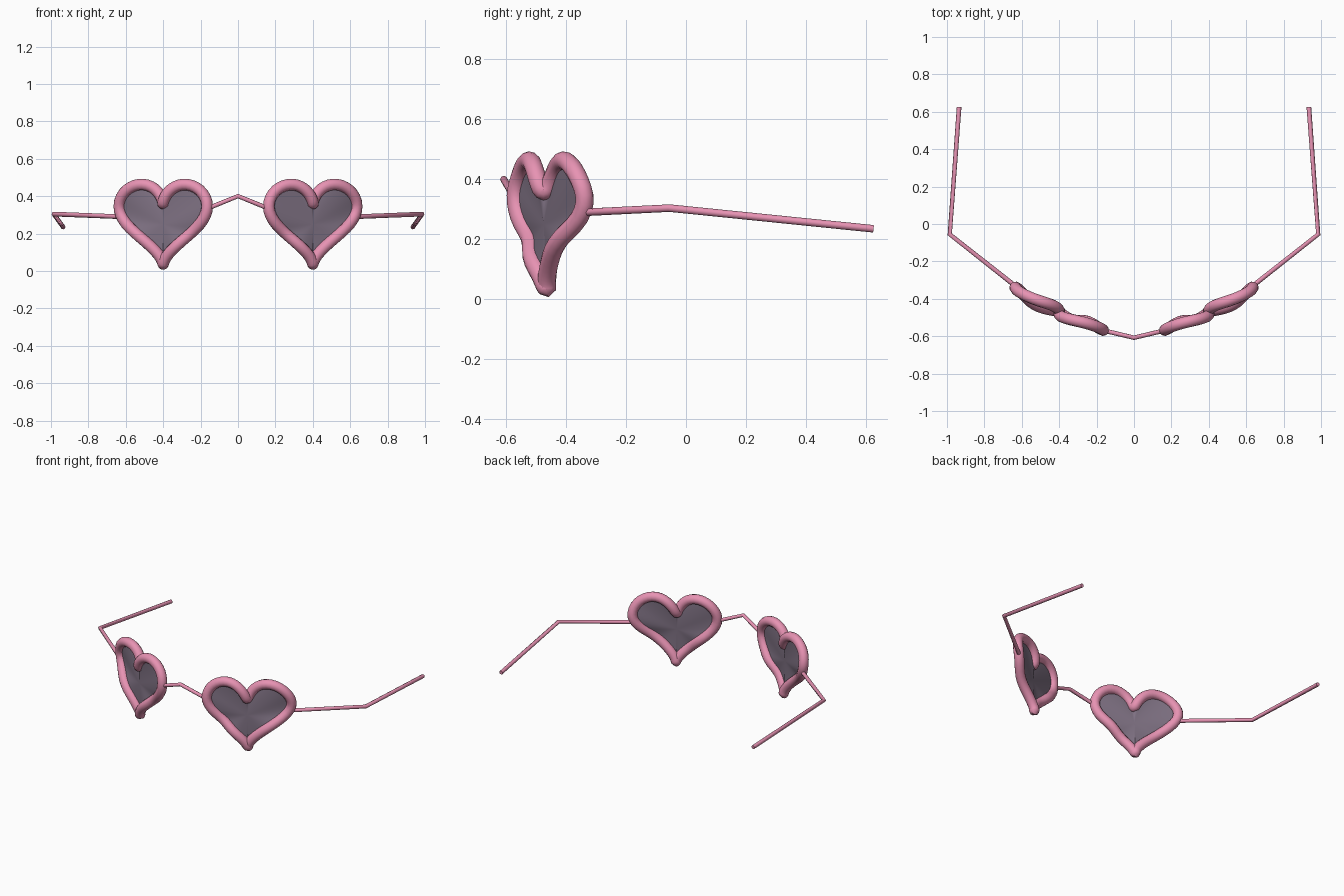
import bpy, bmesh, math

if "Cube" in bpy.data.objects:
    bpy.data.objects.remove(bpy.data.objects["Cube"])


def material(name, color):
    m = bpy.data.materials.new(name)
    m.diffuse_color = color
    m.use_nodes = True
    m.node_tree.nodes["Principled BSDF"].inputs["Base Color"].default_value = m.diffuse_color
    return m


PINK = material("pink_frame", (0.80, 0.29, 0.45, 1))
GREY = material("tinted_lens", (0.21, 0.165, 0.225, 1))

# Depth (y) of the bent heart rim at angles around the heart, 0 = notch
DEPTH = [(-180, -.463), (-155, -.482), (-135, -.522), (-120, -.510),
         (-110, -.552), (-90, -.573), (-52, -.522), (0, -.475), (52, -.41),
         (90, -.333), (102, -.340), (112, -.375), (120, -.425), (135, -.452),
         (155, -.465), (180, -.463)]
N = 72


def depth(a):
    for (a0, d0), (a1, d1) in zip(DEPTH, DEPTH[1:]):
        if a0 <= a <= a1:
            return d0 + (d1 - d0) * (a - a0) / (a1 - a0)


def heart_points():
    angles = [-180 + 360 * i / N for i in range(N)]
    ys = [depth(a) for a in angles]
    for _ in range(3):
        ys = [(ys[i - 1] + 2 * ys[i] + ys[(i + 1) % N]) / 4 for i in range(N)]
    s = 0.0147
    pts = []
    for a, y in zip(angles, ys):
        t = math.radians(a)
        z = (13 * math.cos(t) - 5 * math.cos(2 * t)
             - 2 * math.cos(3 * t) - math.cos(4 * t))
        pts.append((0.4 + 16 * s * math.sin(t) ** 3, y, 0.037 + s * (z + 17)))
    return pts


def tube(name, pts, radius, res, cyclic=False):
    cu = bpy.data.curves.new(name + "_path", 'CURVE')
    cu.dimensions = '3D'
    cu.bevel_depth = radius
    cu.bevel_resolution = res
    cu.use_fill_caps = not cyclic
    sp = cu.splines.new('POLY')
    sp.points.add(len(pts) - 1)
    for p, co in zip(sp.points, pts):
        p.co = (*co, 1)
    sp.use_cyclic_u = cyclic
    path = bpy.data.objects.new(name + "_path", cu)
    bpy.context.collection.objects.link(path)
    me = bpy.data.meshes.new_from_object(
        path.evaluated_get(bpy.context.evaluated_depsgraph_get()))
    bpy.data.objects.remove(path)
    return finish(name, me, PINK)


def finish(name, me, mat):
    ob = bpy.data.objects.new(name, me)
    bpy.context.collection.objects.link(ob)
    me.materials.clear()
    me.materials.append(mat)
    bpy.ops.object.select_all(action='DESELECT')
    ob.select_set(True)
    bpy.context.view_layer.objects.active = ob
    bpy.ops.object.shade_smooth_by_angle(angle=math.radians(50))
    return ob


def mirror(ob):
    ob.modifiers.new("mirror", 'MIRROR').use_mirror_merge = False


# Heart rims
heart = heart_points()
mirror(tube("heart_rim", heart, 0.031, 4, True))

# Lenses: fan from the middle of each heart to its rim
bm = bmesh.new()
ring = [bm.verts.new(p) for p in heart]
mid = bm.verts.new((0.4, -0.475, 0.25))
for i in range(N):
    bm.faces.new((mid, ring[i], ring[(i + 1) % N]))
bmesh.ops.recalc_face_normals(bm, faces=bm.faces)
if sum(f.normal.y for f in bm.faces) > 0:
    bmesh.ops.reverse_faces(bm, faces=bm.faces)
lens = bpy.data.meshes.new("lens")
bm.to_mesh(lens)
bm.free()
mirror(finish("lens", lens, GREY))

# Nose bridge
tube("nose_bridge", [(-.16, -.57, .335), (0, -.608, .4), (.16, -.57, .335)], 0.012, 2)

# Temple arms
mirror(tube("temple_arm", [(.63, -.335, .29), (.985, -.055, .304), (.935, .625, .235)],
            0.0125, 2))
